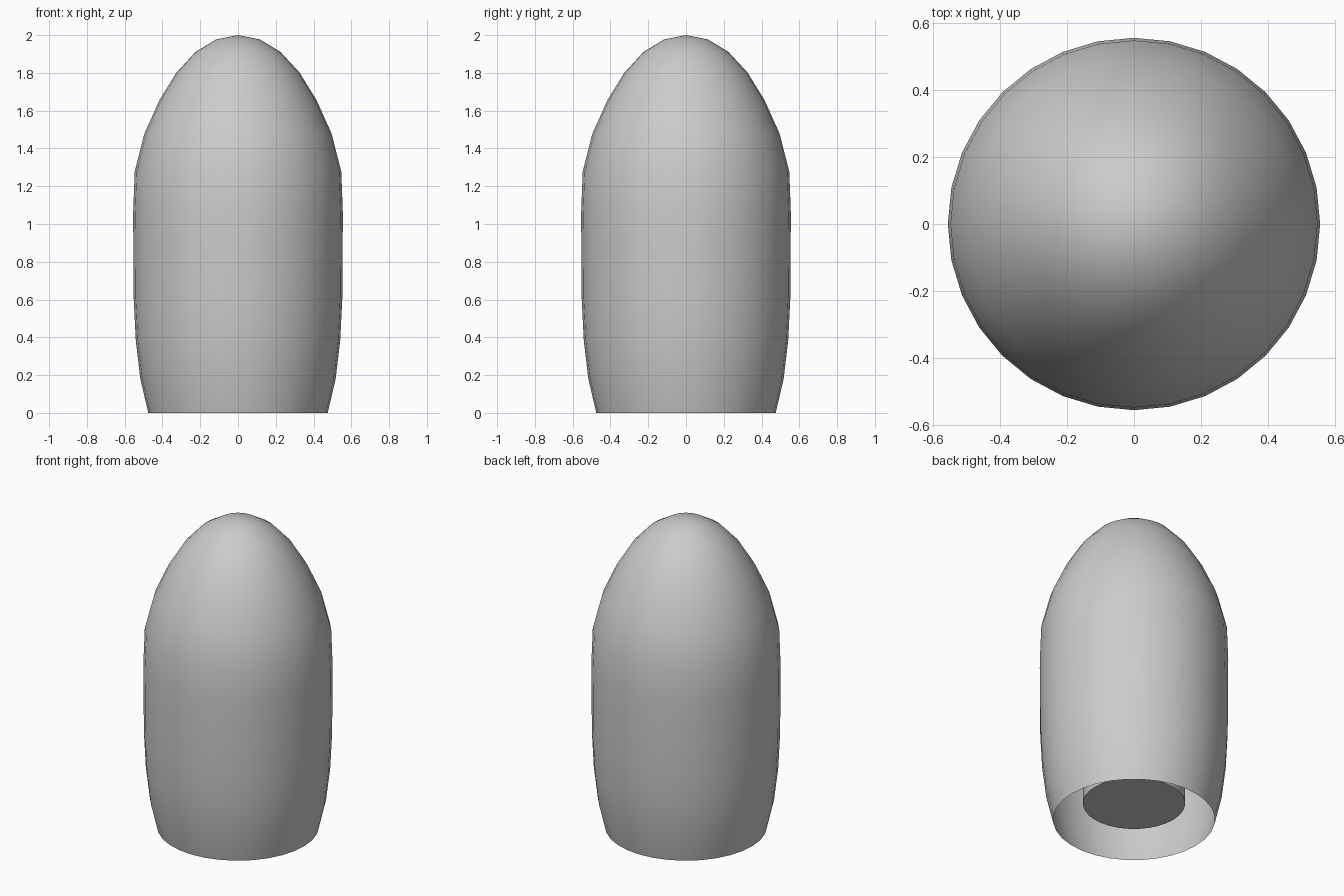
import bpy, bmesh, math

if "Cube" in bpy.data.objects:
    bpy.data.objects.remove(bpy.data.objects["Cube"])

SEGMENTS = 32


def lathe(name, profile, angle):
    """Revolve (radius, z) points about z; radius 0 becomes a pole."""
    bm = bmesh.new()
    rings = []
    for r, z in profile:
        count = 1 if r == 0 else SEGMENTS
        rings.append([bm.verts.new((r * math.cos(math.tau * i / SEGMENTS),
                                    r * math.sin(math.tau * i / SEGMENTS), z))
                      for i in range(count)])
    for a, b in zip(rings, rings[1:]):
        for i in range(SEGMENTS):
            j = (i + 1) % SEGMENTS
            if len(a) == 1:
                bm.faces.new((a[0], b[j], b[i]))
            elif len(b) == 1:
                bm.faces.new((a[i], a[j], b[0]))
            else:
                bm.faces.new((a[i], a[j], b[j], b[i]))
    mesh = bpy.data.meshes.new(name)
    bm.to_mesh(mesh)
    bm.free()
    obj = bpy.data.objects.new(name, mesh)
    bpy.context.collection.objects.link(obj)
    bpy.ops.object.select_all(action='DESELECT')
    obj.select_set(True)
    bpy.context.view_layer.objects.active = obj
    bpy.ops.object.shade_smooth_by_angle(angle=math.radians(angle))
    return obj


# Thin domed shell, open at the bottom; ring heights follow a stretched sphere
radii = [0.475, 0.517, 0.541, 0.552, 0.554, 0.555, 0.547,
         0.495, 0.415, 0.325, 0.225, 0.115, 0]
shell_profile = [(r, 0.83 + 1.17 * math.cos(math.radians(11.25 * (12 - k))))
                 for k, r in enumerate(radii)]
shell_profile[0] = (radii[0], 0.0)
lathe("outer_shell", shell_profile, 60)

# Solid core recessed inside the opening, reaching up into the dome
lathe("inner_core", [(0, 0.11), (0.30, 0.11), (0.30, 1.8), (0, 1.8)], 30)
